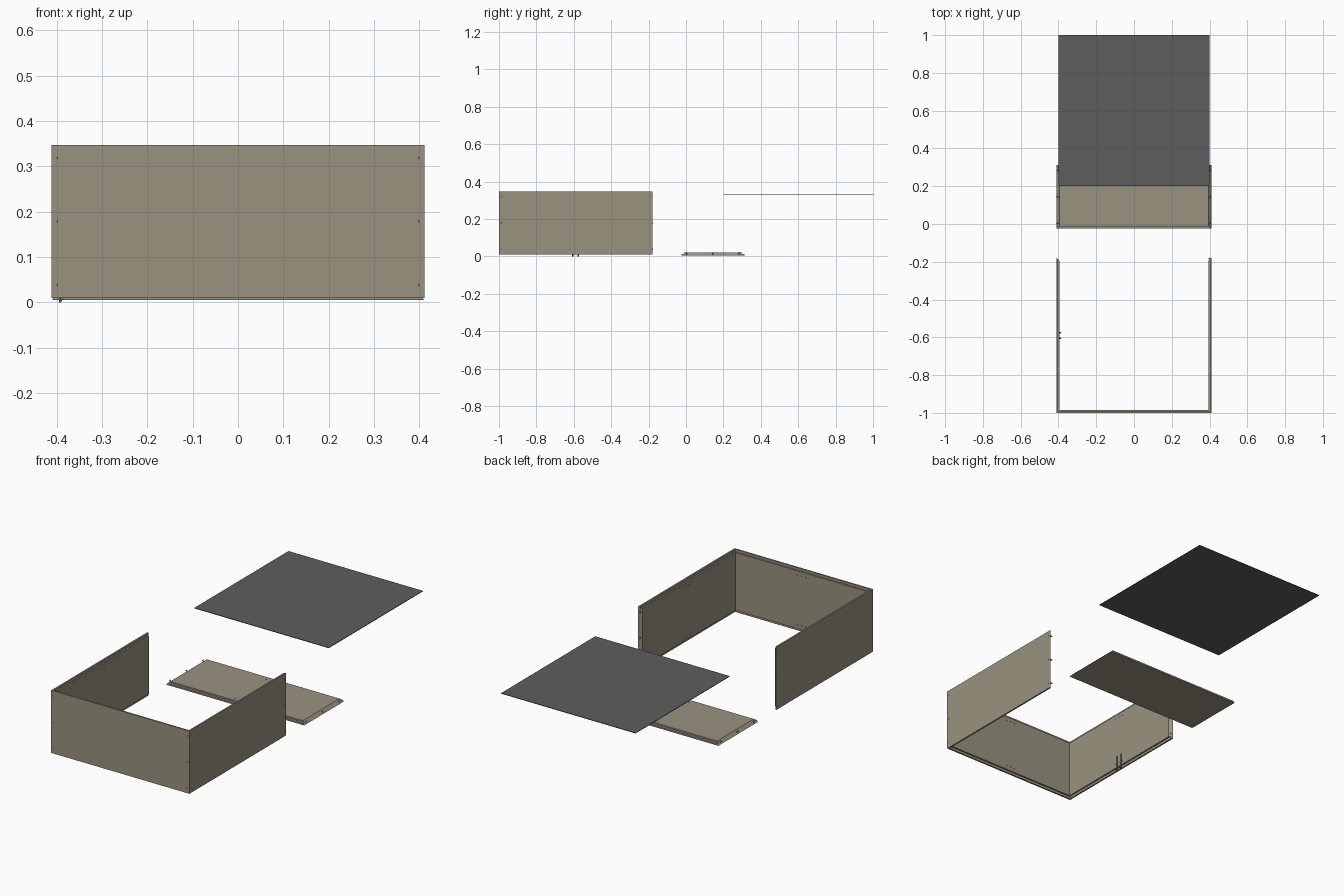
import bpy, bmesh, math
from mathutils import Vector, Matrix

if "Cube" in bpy.data.objects:
    bpy.data.objects.remove(bpy.data.objects["Cube"])

L, H, T = 0.411, 0.337, 0.0165      # half length, height, thickness of a panel
LIP, STEP = 0.0085, 0.013           # rim thickness and rebate depth


def material(name, rgb):
    m = bpy.data.materials.new(name)
    m.diffuse_color = (*rgb, 1)
    m.use_nodes = True
    m.node_tree.nodes["Principled BSDF"].inputs["Base Color"].default_value = m.diffuse_color
    return m


board = material("board", (0.32, 0.29, 0.215))
dark = material("dark_grey", (0.11, 0.11, 0.11))


def make_object(name, bm, mat):
    bmesh.ops.recalc_face_normals(bm, faces=bm.faces)
    me = bpy.data.meshes.new(name)
    bm.to_mesh(me)
    bm.free()
    me.materials.append(mat)
    ob = bpy.data.objects.new(name, me)
    bpy.context.collection.objects.link(ob)
    return ob


def prism(bm, start, end):
    a = [bm.verts.new(p) for p in start]
    b = [bm.verts.new(p) for p in end]
    bm.faces.new(a)
    bm.faces.new(b[::-1])
    for i in range(len(a)):
        j = (i + 1) % len(a)
        bm.faces.new((a[i], b[i], b[j], a[j]))


def peg(bm, pos, axis, radius, depth):
    rot = Vector((0, 0, 1)).rotation_difference(Vector(axis)).to_matrix().to_4x4()
    bmesh.ops.create_cone(bm, cap_ends=True, segments=12, radius1=radius, radius2=radius,
                          depth=depth, matrix=Matrix.Translation(pos) @ rot)


def panel(name, u, v, w, origin):
    mat = Matrix((u, v, w)).transposed().to_4x4()
    mat.translation = origin
    # rebated section, both ends mitred at 45 degrees
    sec = [(0, 0), (H, 0), (H, LIP), (H - STEP, LIP), (H - STEP, T),
           (STEP, T), (STEP, LIP), (0, LIP)]
    bm = bmesh.new()
    prism(bm, [(-L + d, y, d) for y, d in sec], [(L - d, y, d) for y, d in sec])
    ob = make_object(name, bm, board)
    # dowel holes in one mitre, small dimples by the rebates
    heights = [H / 2 + k * 0.14 for k in (-1, 0, 1)]
    bm = bmesh.new()
    for y in heights:
        peg(bm, (L - T / 2, y, T / 2), (1, 0, 1), 0.0042, 0.012)
    for y in (0.035, H - 0.035):
        for x in (-0.025, 0, 0.025):
            peg(bm, (x, y, T), (0, 0, 1), 0.0025, 0.008)
    cutter = make_object("hole_cutter", bm, board)
    cutter.hide_render = True
    mod = ob.modifiers.new("holes", 'BOOLEAN')
    mod.operation, mod.solver, mod.object = 'DIFFERENCE', 'EXACT', cutter
    dg = bpy.context.evaluated_depsgraph_get()
    baked = bpy.data.meshes.new_from_object(ob.evaluated_get(dg))
    ob.modifiers.clear()
    ob.data = baked
    bpy.data.objects.remove(cutter)
    # dowels in the other mitre
    bm = bmesh.new()
    for y in heights:
        peg(bm, (-L + T / 2, y, T / 2), (-1, 0, 1), 0.0038, 0.018)
    pins = make_object(name + "_dowels", bm, board)
    ob.matrix_world = mat
    pins.matrix_world = mat


# three standing walls and the loose rear wall lying flat
panel("front_wall", (-1, 0, 0), (0, 0, 1), (0, 1, 0), (0, -1, 0.01))
panel("right_wall", (0, -1, 0), (0, 0, 1), (-1, 0, 0), (L, -1 + L, 0.01))
panel("left_wall", (0, 1, 0), (0, 0, 1), (1, 0, 0), (-L, -1 + L, 0.01))
panel("loose_rear_wall", (1, 0, 0), (0, 1, 0), (0, 0, 1), (0, -0.025, 0.005))

# thin lid sheet
bm = bmesh.new()
bmesh.ops.create_cube(bm, size=1, matrix=Matrix.Translation((0, 0.6, 0.333)) @
                      Matrix.Diagonal((0.8, 0.8, 0.003, 1)))
make_object("lid_sheet", bm, dark)

# two hooked clips inside the left wall
x0 = -L + T - 0.001
hook = [(0, 0.088), (0.004, 0.088), (0.005, 0.014), (0.009, 0.008),
        (0.005, 0), (0.001, 0), (0.001, 0.014), (0, 0.02)]
for i, y in enumerate((-0.605, -0.575)):
    bm = bmesh.new()
    prism(bm, [(x0 + a, y - 0.004, z) for a, z in hook],
          [(x0 + a, y + 0.004, z) for a, z in hook])
    make_object(f"clip_{i + 1}", bm, dark)
